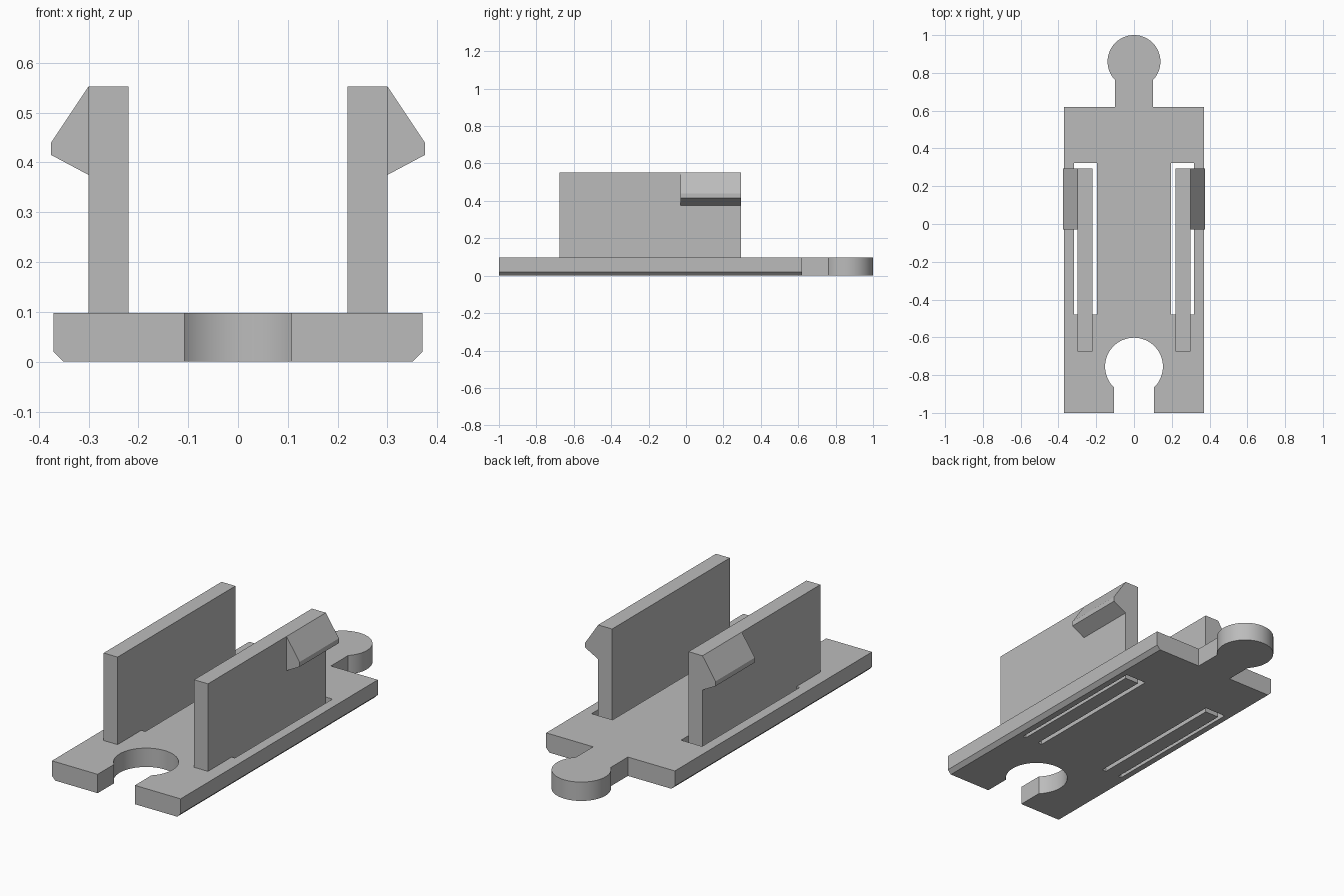
import bpy, bmesh, math
from mathutils import Vector

if "Cube" in bpy.data.objects:
    bpy.data.objects.remove(bpy.data.objects["Cube"], do_unlink=True)

grey = bpy.data.materials.new("plain grey")
grey.use_nodes = True
grey.diffuse_color = (0.5, 0.5, 0.5, 1)
grey.node_tree.nodes["Principled BSDF"].inputs["Base Color"].default_value = (0.5, 0.5, 0.5, 1)

THICK = 0.098   # plate thickness
HALF = 0.37     # plate half width
BACK = 0.62     # plate rear edge
TOP = 0.553     # arm height


def prism(name, points, axis, start, end):
    """Extrude a 2D profile along an axis from start to end."""
    place = {"x": lambda a, b: (start, a, b),
             "y": lambda a, b: (a, start, b),
             "z": lambda a, b: (a, b, start)}[axis]
    shift = Vector([end - start if c == axis else 0 for c in "xyz"])
    bm = bmesh.new()
    face = bm.faces.new([bm.verts.new(place(a, b)) for a, b in points])
    grown = bmesh.ops.extrude_face_region(bm, geom=[face], use_keep_orig=True)
    moved = [v for v in grown["geom"] if isinstance(v, bmesh.types.BMVert)]
    bmesh.ops.translate(bm, verts=moved, vec=shift)
    bmesh.ops.recalc_face_normals(bm, faces=bm.faces)
    mesh = bpy.data.meshes.new(name)
    bm.to_mesh(mesh)
    bm.free()
    mesh.materials.append(grey)
    obj = bpy.data.objects.new(name, mesh)
    bpy.context.collection.objects.link(obj)
    return obj


def keyhole(centre, radius, neck, foot, steps=64):
    """Round knob on a straight neck that runs down to y = foot."""
    a = math.asin(neck / radius)
    first, sweep = a - math.pi / 2, 2 * (math.pi - a)
    arc = [first + sweep * i / steps for i in range(steps + 1)]
    knob = [(radius * math.cos(t), centre + radius * math.sin(t)) for t in arc]
    return [(neck, foot)] + knob + [(-neck, foot)]


def rect(a0, a1, b0, b1):
    return [(a0, b0), (a1, b0), (a1, b1), (a0, b1)]


def activate(obj):
    bpy.ops.object.select_all(action="DESELECT")
    obj.select_set(True)
    bpy.context.view_layer.objects.active = obj


def smooth(obj):
    activate(obj)
    bpy.ops.object.shade_smooth_by_angle(angle=math.radians(20))


def cut(obj, cutter):
    cutter.hide_render = True
    mod = obj.modifiers.new("cut", "BOOLEAN")
    mod.operation, mod.solver, mod.object = "DIFFERENCE", "EXACT", cutter
    activate(obj)
    bpy.ops.object.modifier_apply(modifier=mod.name)
    bpy.data.objects.remove(cutter, do_unlink=True)


# Base plate with chamfered lower long edges
c = 0.02
plate = prism("base_plate", [(-HALF + c, 0), (HALF - c, 0), (HALF, c), (HALF, THICK),
                             (-HALF, THICK), (-HALF, c)], "y", -1, BACK)

# Keyhole socket at the front
cut(plate, prism("socket_cutter", keyhole(-0.755, 0.153, 0.107, -1.1), "z", -0.1, 0.3))

# Long slots around the clip arms
for s in (1, -1):
    cut(plate, prism("slot_cutter", rect(s * 0.197, s * 0.318, -0.48, 0.322), "z", -0.1, 0.3))
smooth(plate)

# Round connecting tongue at the back
tongue = prism("connector_tongue", keyhole(0.86, 0.14, 0.1, BACK), "z", 0, THICK)
smooth(tongue)

# Spring arms, rooted on the plate and hanging free in the slots, with catches
side_profile = [(-0.675, THICK / 2), (-0.48, THICK / 2), (-0.48, 0), (0.293, 0),
                (0.293, TOP), (-0.675, TOP)]
catch_profile = [(0.3, TOP), (0.375, 0.44), (0.375, 0.415), (0.3, 0.375)]
for side, s in (("left", 1), ("right", -1)):
    prism(side + "_clip_arm", side_profile, "x", s * 0.22, s * 0.3)
    prism(side + "_clip_catch", [(s * x, z) for x, z in catch_profile], "y", -0.03, 0.293)
